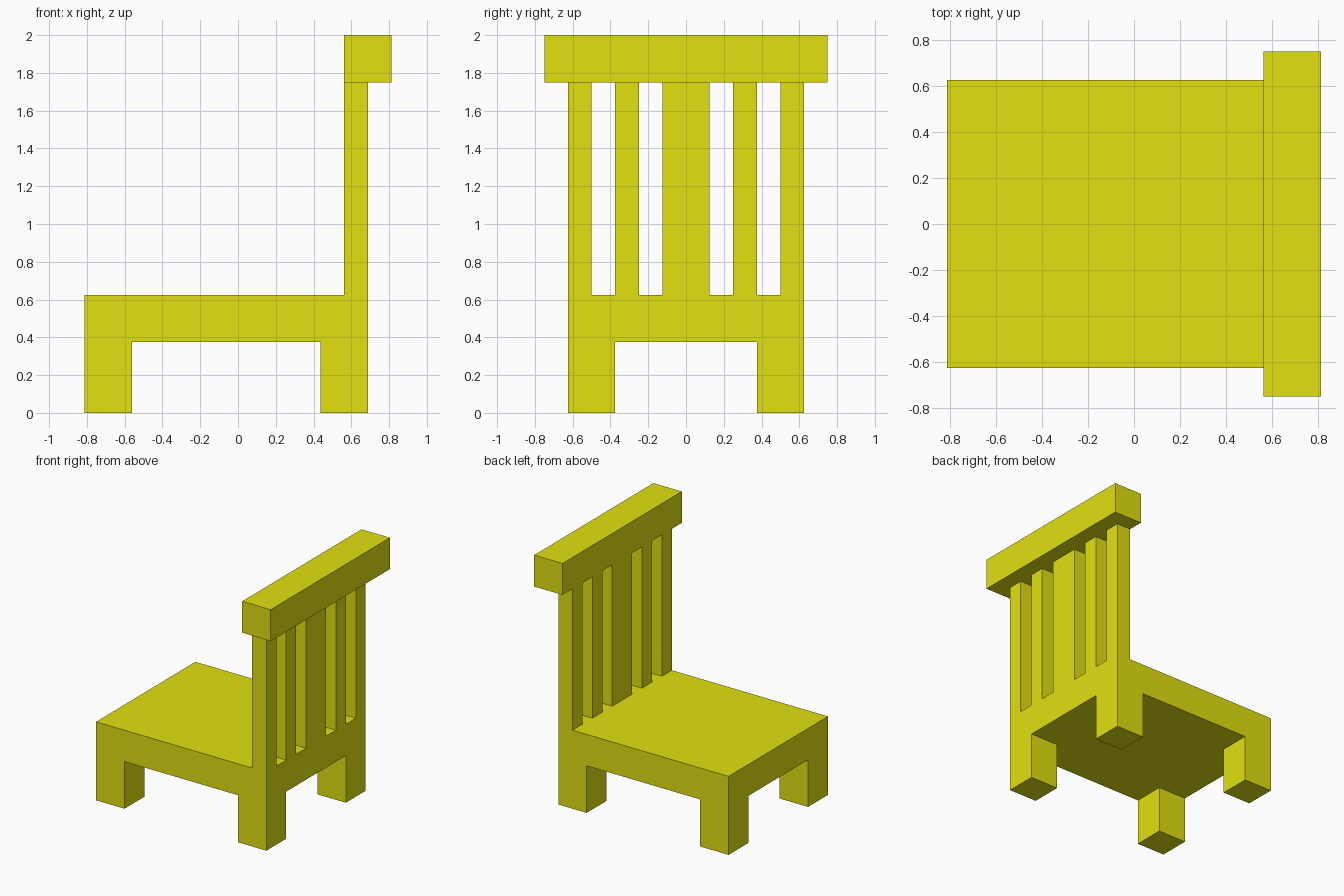
import bpy
import bmesh
from mathutils import Vector

if "Cube" in bpy.data.objects:
    bpy.data.objects.remove(bpy.data.objects["Cube"])

yellow = bpy.data.materials.new("yellow_paint")
yellow.diffuse_color = (0.75, 0.75, 0.005, 1)
yellow.use_nodes = True
yellow.node_tree.nodes["Principled BSDF"].inputs["Base Color"].default_value = yellow.diffuse_color


def box(name, x, y, z):
    """Add a box spanning the given (min, max) ranges."""
    lo, hi = Vector((x[0], y[0], z[0])), Vector((x[1], y[1], z[1]))
    centre, size = (lo + hi) / 2, hi - lo
    bm = bmesh.new()
    bmesh.ops.create_cube(bm, size=1)
    bmesh.ops.scale(bm, vec=size, verts=bm.verts)
    mesh = bpy.data.meshes.new(name)
    bm.to_mesh(mesh)
    bm.free()
    mesh.materials.append(yellow)
    obj = bpy.data.objects.new(name, mesh)
    obj.location = centre
    bpy.context.collection.objects.link(obj)
    return obj


FRONT, BACK = -0.8125, 0.6875      # seat ends along x
HALF = 0.625                       # half seat width
LEG = 0.25                         # leg thickness
SEAT_Z = (0.375, 0.625)
SPINDLE_X = (0.5625, BACK)
RAIL_Z = (1.75, 2.0)

# Seat slab
box("seat", (FRONT, BACK), (-HALF, HALF), SEAT_Z)

# Four square legs
for end, x in (("front", (FRONT, FRONT + LEG)), ("rear", (BACK - LEG, BACK))):
    for side, y in (("left", (HALF - LEG, HALF)), ("right", (-HALF, LEG - HALF))):
        box(f"{end}_leg_{side}", x, y, (0, SEAT_Z[0]))

# Backrest: wide centre splat, with a slat and a post on each side
back_z = (SEAT_Z[1], RAIL_Z[0])
box("centre_splat", SPINDLE_X, (-0.125, 0.125), back_z)
for part, inner, outer in (("slat", 0.25, 0.375), ("post", 0.5, HALF)):
    box(f"back_{part}_left", SPINDLE_X, (inner, outer), back_z)
    box(f"back_{part}_right", SPINDLE_X, (-outer, -inner), back_z)

# Thick overhanging top rail
box("top_rail", (0.5625, 0.8125), (-0.75, 0.75), RAIL_Z)
